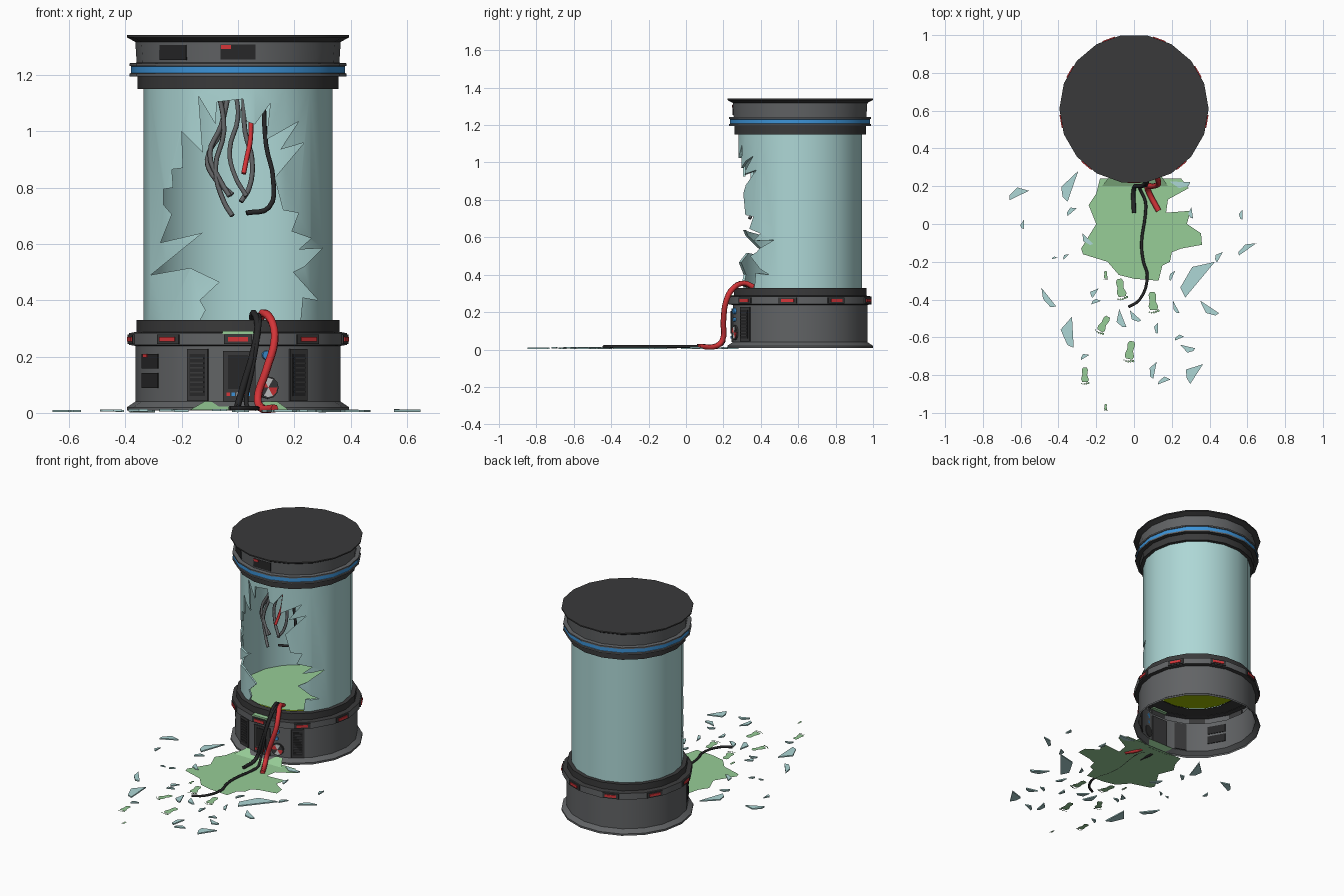
import bpy, bmesh, math, random
from mathutils import Vector, Matrix

if "Cube" in bpy.data.objects:
    bpy.data.objects.remove(bpy.data.objects["Cube"])

random.seed(4)
CY, N = 0.61, 18                      # tank axis and number of sides
AP = math.cos(math.pi / N)            # corner radius -> flat radius


def material(name, r, g, b):
    m = bpy.data.materials.new(name)
    m.diffuse_color = (r, g, b, 1)
    m.use_nodes = True
    m.node_tree.nodes["Principled BSDF"].inputs["Base Color"].default_value = m.diffuse_color
    return m


DARK = material("dark metal", 0.042, 0.042, 0.043)
GREY = material("grey metal", 0.12, 0.125, 0.13)
GLASS = material("pale teal glass", 0.42, 0.68, 0.67)
GREEN = material("green liquid", 0.31, 0.61, 0.31)
BLUE = material("blue light", 0.045, 0.29, 0.68)
RED = material("red", 0.66, 0.035, 0.04)
BLACK = material("black rubber", 0.02, 0.02, 0.021)
OLIVE = material("yellow green lamp", 0.33, 0.48, 0.0)
WHITE = material("white dial", 0.6, 0.6, 0.6)


def finish(name, bm, *mats, smooth=False):
    me = bpy.data.meshes.new(name)
    bm.to_mesh(me)
    bm.free()
    ob = bpy.data.objects.new(name, me)
    bpy.context.collection.objects.link(ob)
    for m in mats:
        me.materials.append(m)
    if smooth:
        activate(ob)
        bpy.ops.object.shade_smooth_by_angle(angle=math.radians(30))
    return ob


def activate(ob):
    bpy.ops.object.select_all(action='DESELECT')
    ob.select_set(True)
    bpy.context.view_layer.objects.active = ob


def lathe(name, profile, mats, index=None, close=False):
    """Revolve (radius, z) points round the tank axis; index gives a material per band."""
    bm = bmesh.new()
    rings = []
    for r, z in profile:
        rings.append([bm.verts.new((r * math.cos(2 * math.pi * i / N),
                                    CY + r * math.sin(2 * math.pi * i / N), z)) for i in range(N)])
    for k in range(len(rings) if close else len(rings) - 1):
        a, b = rings[k], rings[(k + 1) % len(rings)]
        for i in range(N):
            j = (i + 1) % N
            f = bm.faces.new((a[i], a[j], b[j], b[i]))
            f.material_index = index[k] if index else 0
    bmesh.ops.remove_doubles(bm, verts=bm.verts, dist=1e-5)
    if close:
        bmesh.ops.recalc_face_normals(bm, faces=bm.faces)
    return finish(name, bm, *mats, smooth=True)


def on_wall(deg, r, z, off=0):
    """Frame on the wall: local x sideways, local y inwards, local z up."""
    return (Matrix.Translation((0, CY, 0)) @ Matrix.Rotation(math.radians(deg), 4, 'Z')
            @ Matrix.Translation((off, -r, z)))


def plate(name, deg, r, z, w, h, mat, off=0, depth=0.008):
    bm = bmesh.new()
    bmesh.ops.create_cube(bm, size=1, matrix=on_wall(deg, r, z, off) @ Matrix.Diagonal((w, depth, h, 1)))
    return finish(name, bm, mat)


def sheet(bm, pts, z, thick=0.0):
    f = bm.faces.new([bm.verts.new((x, y, z)) for x, y in pts])
    if f.normal_update() or f.normal.z < 0:
        f.normal_flip()
    if thick:
        top = bmesh.ops.extrude_face_region(bm, geom=[f], use_keep_orig=True)
        bmesh.ops.translate(bm, vec=(0, 0, thick), verts=[v for v in top['geom'] if isinstance(v, bmesh.types.BMVert)])
        bmesh.ops.recalc_face_normals(bm, faces=bm.faces)


def cable(name, pts, radius, mat):
    cu = bpy.data.curves.new(name, 'CURVE')
    cu.dimensions, cu.bevel_depth, cu.bevel_resolution, cu.resolution_u = '3D', radius, 1, 4
    cu.use_fill_caps = True
    s = cu.splines.new('BEZIER')
    s.bezier_points.add(len(pts) - 1)
    for p, co in zip(s.bezier_points, pts):
        p.co = co
        p.handle_left_type = p.handle_right_type = 'AUTO'
    cu.materials.append(mat)
    ob = bpy.data.objects.new(name, cu)
    bpy.context.collection.objects.link(ob)
    activate(ob)
    bpy.ops.object.convert(target='MESH')


# Base shell (open below), floor lamp and liquid
lathe("base_shell", [(0.395, 0.008), (0.395, 0.02), (0.365, 0.04), (0.365, 0.238), (0.388, 0.242), (0.388, 0.283),
                     (0.36, 0.288), (0.36, 0.33), (0.32, 0.33)], [GREY, DARK], [0, 0, 0, 1, 0, 1, 1, 1])
lathe("tank_floor", [(0.36, 0.29), (0.27, 0.29)], [DARK])
lathe("floor_lamp", [(0.0, 0.292), (0.27, 0.292)], [OLIVE])
lathe("tank_liquid", [(0.326, 0.336), (0.0, 0.336)], [GREEN])

# Top cap with blue light band
lathe("top_cap", [(0.0, 1.15), (0.357, 1.15), (0.357, 1.195), (0.385, 1.195), (0.385, 1.205), (0.38, 1.207),
                  (0.38, 1.231), (0.385, 1.233), (0.385, 1.242), (0.36, 1.244), (0.365, 1.318), (0.395, 1.334),
                  (0.395, 1.342), (0.0, 1.342)], [GREY, DARK, BLUE], [1, 1, 1, 0, 0, 2, 0, 0, 0, 0, 1, 1, 1])

# Glass cylinder with a jagged hole broken through the front
glass = lathe("broken_glass", [(0.335, 0.32), (0.335, 1.16), (0.323, 1.16), (0.323, 0.32)], [GLASS], close=True)
hole = [(-.20, 1.0), (-.125, .925), (-.14, 1.125), (-.08, 1.025), (-.075, 1.105), (.018, 1.115), (.03, 1.035),
        (.06, 1.025), (.115, 1.1), (.10, .97), (.215, 1.035), (.15, .935), (.235, .96), (.13, .835), (.16, .72),
        (.215, .71), (.19, .645), (.26, .62), (.215, .58), (.30, .585), (.235, .52), (.195, .5), (.285, .40),
        (.23, .41), (.22, .31), (-.145, .31), (-.115, .365), (-.135, .40), (-.065, .465), (-.17, .515),
        (-.31, .49), (-.125, .64), (-.275, .605), (-.235, .705), (-.265, .74), (-.265, .795), (-.23, .80),
        (-.235, .865), (-.195, .87)]
bm = bmesh.new()
front = bm.faces.new([bm.verts.new((x, 0.15, z)) for x, z in hole])
ext = bmesh.ops.extrude_face_region(bm, geom=[front], use_keep_orig=True)
bmesh.ops.translate(bm, vec=(0, 0.44, 0), verts=[v for v in ext['geom'] if isinstance(v, bmesh.types.BMVert)])
bmesh.ops.recalc_face_normals(bm, faces=bm.faces)
cutter = finish("hole_cutter", bm, GLASS)
cutter.hide_render = True
mod = glass.modifiers.new("hole", 'BOOLEAN')
mod.operation, mod.solver, mod.object = 'DIFFERENCE', 'EXACT', cutter
activate(glass)
bpy.ops.object.modifier_apply(modifier="hole")
bpy.data.objects.remove(cutter)

# Nine red lamps in housings on every second face of the lower ring
for i in range(9):
    plate("lamp_housing", i * 40, 0.388 * AP, 0.262, 0.10, 0.034, DARK, depth=0.014)
    plate("red_lamp", i * 40, 0.391, 0.262, 0.07, 0.016, RED, depth=0.006)

# Vents on the base
R = 0.365 * AP
for deg, off in ((-20, -0.02), (40, -0.025)):
    plate("vent_frame", deg, R, 0.135, 0.078, 0.185, DARK, off, 0.014)
    plate("vent_opening", deg, R + 0.006, 0.135, 0.058, 0.15, BLACK, off)
    for k in range(8):
        plate("vent_slat", deg, R + 0.010, 0.075 + k * 0.017, 0.05, 0.005, DARK, off)
# Control box in the middle
plate("control_box", 0, R, 0.13, 0.115, 0.18, DARK, 0.005, 0.016)
plate("control_screen", 0, R + 0.008, 0.145, 0.07, 0.12, BLACK, 0.0)
for k, m in enumerate((RED, BLUE, WHITE, RED, BLUE)):
    plate("control_button", 0, R + 0.009, 0.066, 0.012, 0.013, m, -0.035 + k * 0.018)
# Recesses at the left and in the cap
for z in (0.183, 0.115):
    plate("side_recess", -60, R, z, 0.115, 0.052, BLACK)
plate("side_red_chip", -60, R + 0.003, 0.203, 0.03, 0.012, RED, -0.03)
plate("cap_recess_left", -40, 0.362 * AP, 1.28, 0.122, 0.052, BLACK)
plate("cap_recess_front", 0, 0.362 * AP, 1.282, 0.126, 0.055, BLACK)
plate("cap_red_chip", 0, 0.362 * AP + 0.003, 1.3, 0.035, 0.014, RED, -0.043)


# Round dial in coloured wedges, and blue buttons
def disc(name, z, r, mats, proud, off):
    bm = bmesh.new()
    m = on_wall(20, R + proud, z, off) @ Matrix.Rotation(math.pi / 2, 4, 'X')
    bmesh.ops.create_cone(bm, cap_ends=True, cap_tris=True, segments=12, radius1=r, radius2=r, depth=0.012, matrix=m)
    inv = m.inverted()
    for f in bm.faces:
        c = inv @ f.calc_center_median()
        f.material_index = int((math.atan2(c.y, c.x) + math.pi) / (2 * math.pi) * 5.99) % len(mats)
    finish(name, bm, *mats)


disc("dial_rim", 0.09, 0.04, [DARK], 0.002, -0.02)
disc("dial_face", 0.09, 0.034, [DARK, WHITE, RED], 0.005, -0.02)
disc("blue_button", 0.205, 0.016, [BLUE], 0.006, -0.025)
disc("small_button", 0.16, 0.011, [BLUE], 0.006, -0.025)

# Wires hanging inside the broken tank: (x, z) paths
hanging = [(GREY, 0.44, [(-.05, 1.15), (-.06, 1.0), (-.11, .9), (-.08, .83), (-.02, .775)]),
           (GREY, 0.42, [(-.07, 1.15), (-.05, 1.0), (-.08, .87), (-.05, .75), (-.02, .7)]),
           (GREY, 0.46, [(-.01, 1.15), (0, 1.05), (-.03, .93), (-.01, .84), (.03, .77)]),
           (GREY, 0.43, [(-.03, 1.15), (-.06, 1.02), (-.10, .92), (-.06, .82), (-.03, .77)]),
           (GREY, 0.48, [(.02, 1.15), (.025, 1.0), (.05, .9), (.04, .8), (.01, .75)]),
           (RED, 0.42, [(.04, 1.15), (.045, .98), (.03, .9), (.02, .85)]),
           (BLACK, 0.46, [(.09, 1.15), (.10, .95), (.125, .83), (.11, .73), (.03, .71)])]
for m, y, path in hanging:
    cable("hanging_wire", [(x, y - 0.02 * k, z) for k, (x, z) in enumerate(path)], 0.009, m)

# Cables spilling over the rim onto the floor
cable("red_cable", [(.08, .36, .335), (.09, .31, .355), (.12, .25, .325), (.13, .215, .26), (.10, .2, .15),
                    (.07, .195, .05), (.08, .165, .02), (.13, .07, .016)], 0.015, RED)
cable("black_cable", [(.05, .36, .335), (.055, .31, .355), (.07, .24, .31), (.05, .205, .2), (.02, .2, .1),
                      (0, .19, .03), (0, .06, .018)], 0.012, BLACK)
cable("long_black_cable", [(.06, .34, .335), (.075, .28, .345), (.07, .215, .27), (.05, .2, .15), (.03, .19, .03),
                           (.06, .12, .016), (.06, .05, .016), (.04, -.1, .016), (.05, -.2, .016),
                           (.07, -.27, .016), (.03, -.4, .016), (-.03, -.44, .016)], 0.008, BLACK)

# Puddle with the spill running down the base
bm = bmesh.new()
sheet(bm, [(-.18, .24), (-.2, .16), (-.24, .1), (-.2, .0), (-.28, -.13), (-.27, -.16), (-.14, -.2), (-.08, -.27),
           (0, -.29), (.13, -.3), (.15, -.22), (.19, -.2), (.2, -.15), (.25, -.13), (.36, -.11), (.355, -.05),
           (.28, 0), (.3, .07), (.17, .06), (.18, .13), (.29, .19), (.25, .24)], 0.009)
bm.faces.new([bm.verts.new(p) for p in ((-.17, .2, .011), (.18, .2, .011), (.14, .262, .04), (-.12, .262, .04))])
finish("puddle", bm, GREEN)
plate("rim_spill", 0, 0.37, 0.286, 0.11, 0.01, GREEN, 0.0, 0.03)

# Wet footprints walking away, with toes
bm = bmesh.new()
sole = [(-.012, .05), (.012, .05), (.02, .035), (.015, 0), (.026, -.03), (.018, -.046), (-.018, -.044), (-.025, -.025),
        (-.017, .005), (-.02, .035)]
for x, y, deg, s in ((.10, -.41, 5, 1), (-.16, -.53, -30, .9), (-.02, -.67, -10, 1), (-.26, -.8, 0, .8),
                     (-.07, -.34, 10, 1), (-.15, -.27, 0, .4), (-.15, -.97, 0, .33)):
    m = Matrix.Rotation(math.radians(deg), 2)
    place = lambda p: tuple(m @ Vector(p) * s + Vector((x, y)))
    sheet(bm, [place(p) for p in sole], 0.008)
    for t in range(5):
        tx, ty, tr = -.024 + t * .012, -.055 - .004 * math.sin(t), .004 + .0008 * t
        sheet(bm, [place((tx + tr * math.cos(k * math.pi / 3), ty + tr * math.sin(k * math.pi / 3)))
                   for k in range(6)], 0.008)
finish("footprints", bm, GREEN)

# Glass shards on the floor: x, y, length, angle
shards = [(-.34, .21, .17, 60), (-.61, .16, .11, 10), (-.59, 0, .05, 80), (-.33, .07, .06, 20), (-.25, -.08, .08, 120),
          (-.42, -.18, .03, 0), (-.46, -.39, .12, 110), (-.34, -.57, .16, 80), (-.36, -.17, .04, 30),
          (-.21, -.36, .06, 50), (-.07, -.5, .1, 100), (0, -.49, .08, 130), (-.26, -.7, .05, 20), (.24, .21, .11, 170),
          (.3, .06, .06, 90), (.57, .05, .05, 70), (.6, -.13, .11, 20), (.45, -.17, .06, 40), (.33, -.27, .24, 38),
          (.2, -.27, .06, 60), (.22, -.44, .07, 100), (.39, -.45, .12, 140), (.12, -.55, .06, 80), (.24, -.6, .05, 10),
          (.28, -.66, .08, 160), (.32, -.78, .12, 40), (.1, -.77, .09, 70), (.16, -.83, .07, 10), (-.2, -.41, .05, 0)]
bm = bmesh.new()
for x, y, length, deg in shards:
    m, h = Matrix.Rotation(math.radians(deg), 2), length / 2
    w = [random.uniform(0.35, 0.65) * h for _ in range(2)]
    pts = [(-h, -w[0]), (h, random.uniform(-.2, .2) * h), (random.uniform(-.5, .1) * h, w[1]), (-h * .9, 0)]
    sheet(bm, [tuple(m @ Vector(p) + Vector((x, y))) for p in pts], random.uniform(0.002, 0.006), 0.008)
finish("glass_shards", bm, GLASS)
